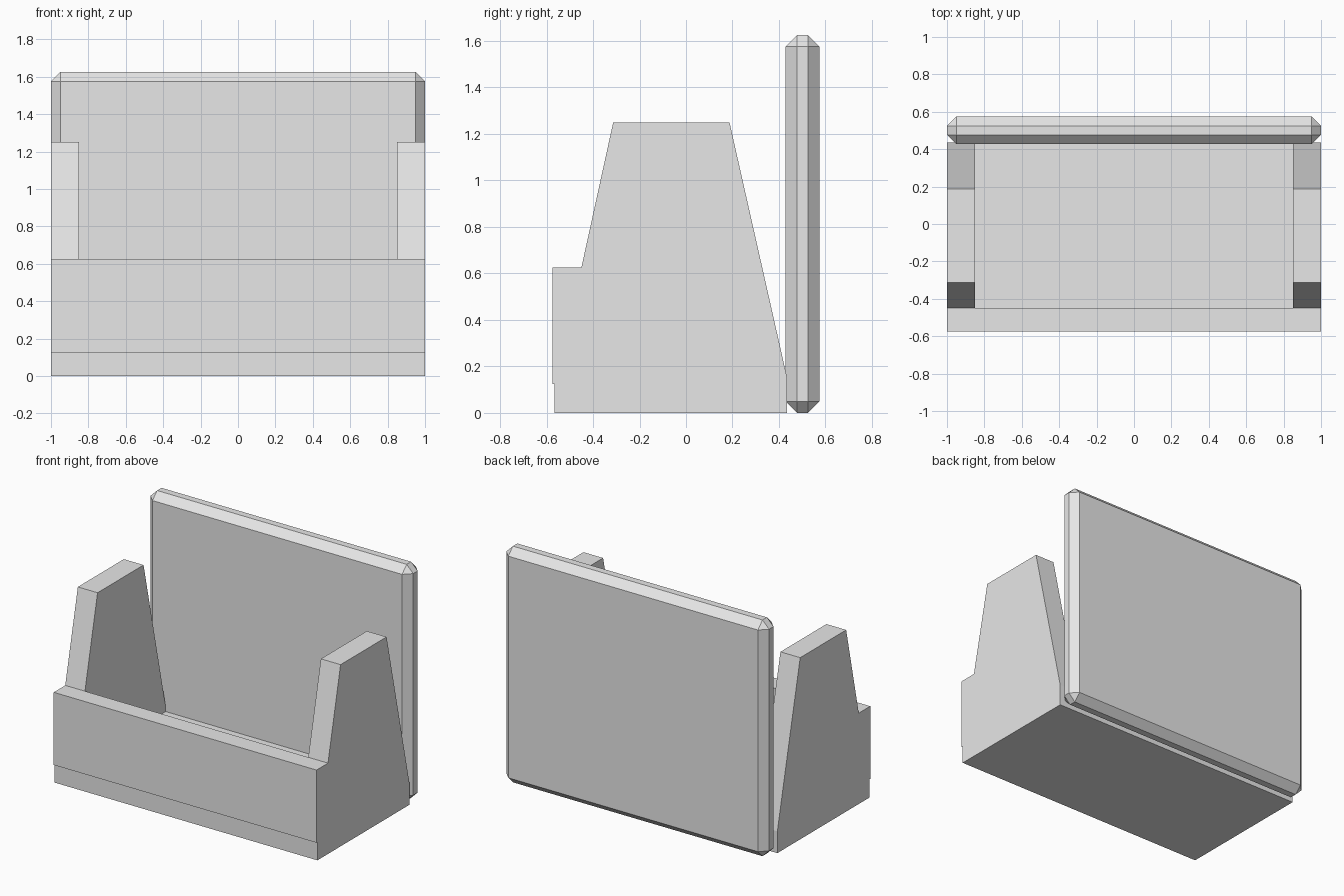
import bpy
import bmesh

default = bpy.data.objects.get("Cube")
if default:
    bpy.data.objects.remove(default, do_unlink=True)

grey = bpy.data.materials.new("light grey")
grey.use_nodes = True
COLOUR = (0.8, 0.8, 0.8, 1)
grey.diffuse_color = COLOUR
grey.node_tree.nodes["Principled BSDF"].inputs["Base Color"].default_value = COLOUR


def extrude_profile(name, profile, half_width):
    """Extrude a (y, z) outline along x, centred on x = 0."""
    bm = bmesh.new()
    face = bm.faces.new([bm.verts.new((-half_width, y, z)) for y, z in profile])
    result = bmesh.ops.extrude_face_region(bm, geom=[face])
    moved = [v for v in result["geom"] if isinstance(v, bmesh.types.BMVert)]
    bmesh.ops.translate(bm, verts=moved, vec=(2 * half_width, 0, 0))
    bmesh.ops.recalc_face_normals(bm, faces=bm.faces)
    mesh = bpy.data.meshes.new(name)
    bm.to_mesh(mesh)
    bm.free()
    mesh.materials.append(grey)
    obj = bpy.data.objects.new(name, mesh)
    bpy.context.collection.objects.link(obj)
    return obj


def rectangle(y0, y1, z0, z1):
    return [(y0, z0), (y1, z0), (y1, z1), (y0, z1)]


def apply_modifier(obj, modifier):
    bpy.context.view_layer.objects.active = obj
    bpy.ops.object.modifier_apply(modifier=modifier.name)


# Tray: floor, low front wall and two tapering side panels
side_outline = [(-0.565, 0), (0.435, 0), (0.435, 0.15), (0.187, 1.25),
                (-0.313, 1.25), (-0.45, 0.625), (-0.575, 0.625),
                (-0.575, 0.125), (-0.565, 0.125)]
tray = extrude_profile("tray", side_outline, 1.0)

# Hollow between the side panels
hollow = extrude_profile("hollow_cutter", rectangle(-0.45, 0.8, 0.15, 1.6), 0.85)
hollow.hide_render = True
cut = tray.modifiers.new("hollow", "BOOLEAN")
cut.operation = "DIFFERENCE"
cut.solver = "EXACT"
cut.object = hollow
apply_modifier(tray, cut)
bpy.data.objects.remove(hollow, do_unlink=True)

# Back board with chamfered edges
board = extrude_profile("back_board", rectangle(0.427, 0.575, 0, 1.625), 1.0)
chamfer = board.modifiers.new("chamfer", "BEVEL")
chamfer.width = 0.05
chamfer.segments = 1
apply_modifier(board, chamfer)
